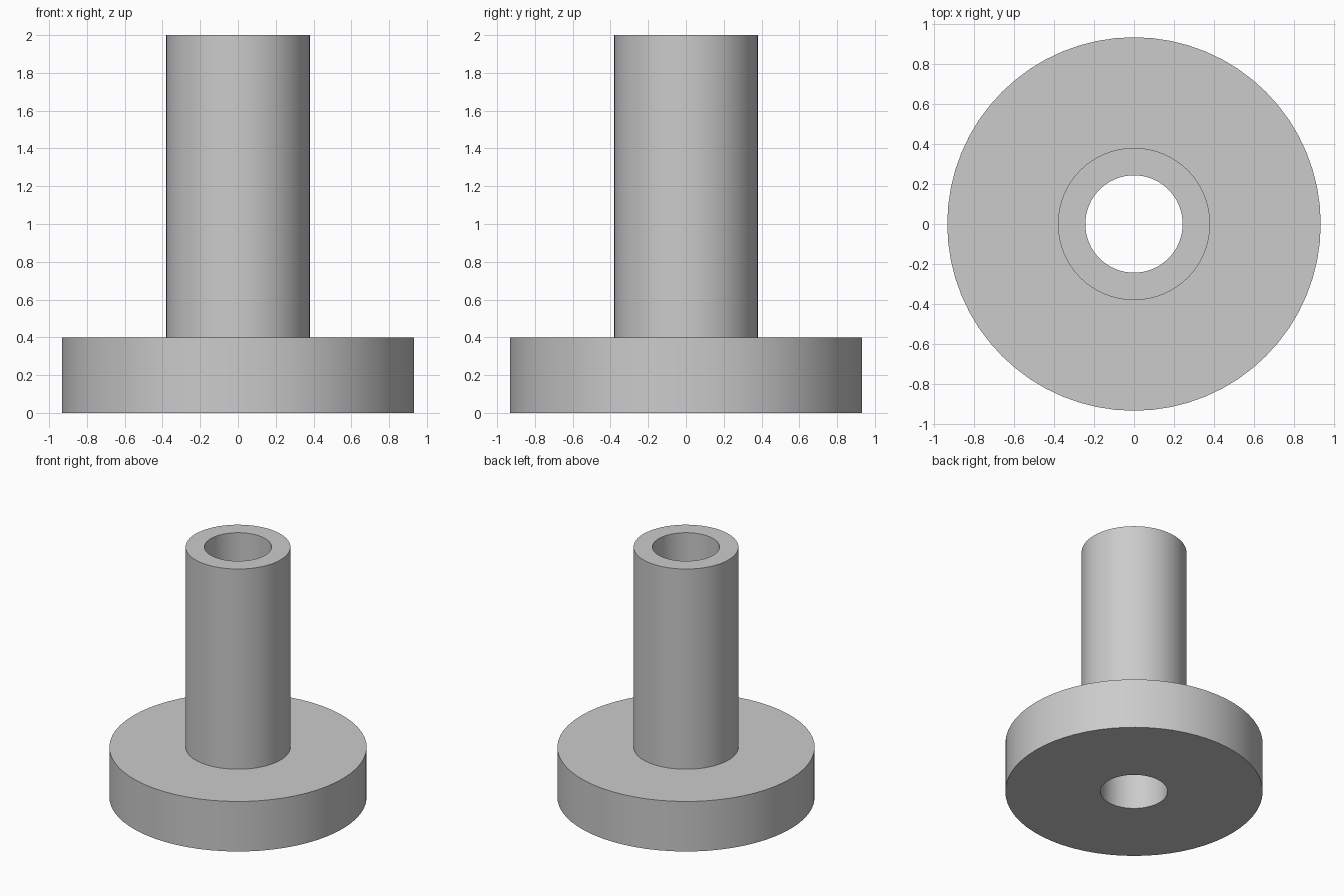
import bpy, bmesh, math
from mathutils import Vector

cube = bpy.data.objects.get("Cube")
if cube:
    bpy.data.objects.remove(cube, do_unlink=True)

SEGMENTS = 64
BORE, TUBE, FLANGE = 0.243, 0.38, 0.932
FLANGE_TOP, HEIGHT = 0.4, 2.0

# Plain grey material
grey = bpy.data.materials.new("plain_grey")
grey.use_nodes = True
colour = (0.6, 0.6, 0.6, 1)
grey.diffuse_color = colour
bsdf = next(n for n in grey.node_tree.nodes if n.type == 'BSDF_PRINCIPLED')
bsdf.inputs["Base Color"].default_value = colour


def lathe(name, profile):
    """Revolve a closed (radius, height) profile around the z axis."""
    bm = bmesh.new()
    verts = [bm.verts.new((r, 0, z)) for r, z in profile]
    edges = [bm.edges.new((v, verts[(i + 1) % len(verts)]))
             for i, v in enumerate(verts)]
    bmesh.ops.spin(bm, geom=verts + edges, cent=Vector(), axis=Vector((0, 0, 1)),
                   angle=math.tau, steps=SEGMENTS, use_merge=True)
    bmesh.ops.remove_doubles(bm, verts=bm.verts[:], dist=0.0001)
    bmesh.ops.recalc_face_normals(bm, faces=bm.faces[:])
    mesh = bpy.data.meshes.new(name)
    bm.to_mesh(mesh)
    bm.free()
    mesh.materials.append(grey)
    obj = bpy.data.objects.new(name, mesh)
    bpy.context.collection.objects.link(obj)
    bpy.ops.object.select_all(action='DESELECT')
    obj.select_set(True)
    bpy.context.view_layer.objects.active = obj
    bpy.ops.object.shade_smooth_by_angle(angle=math.radians(30))
    return obj


# Round flange and upright tube in one piece, with a bore right through
lathe("flanged_bushing", [
    (BORE, 0), (FLANGE, 0), (FLANGE, FLANGE_TOP),
    (TUBE, FLANGE_TOP), (TUBE, HEIGHT), (BORE, HEIGHT),
])
